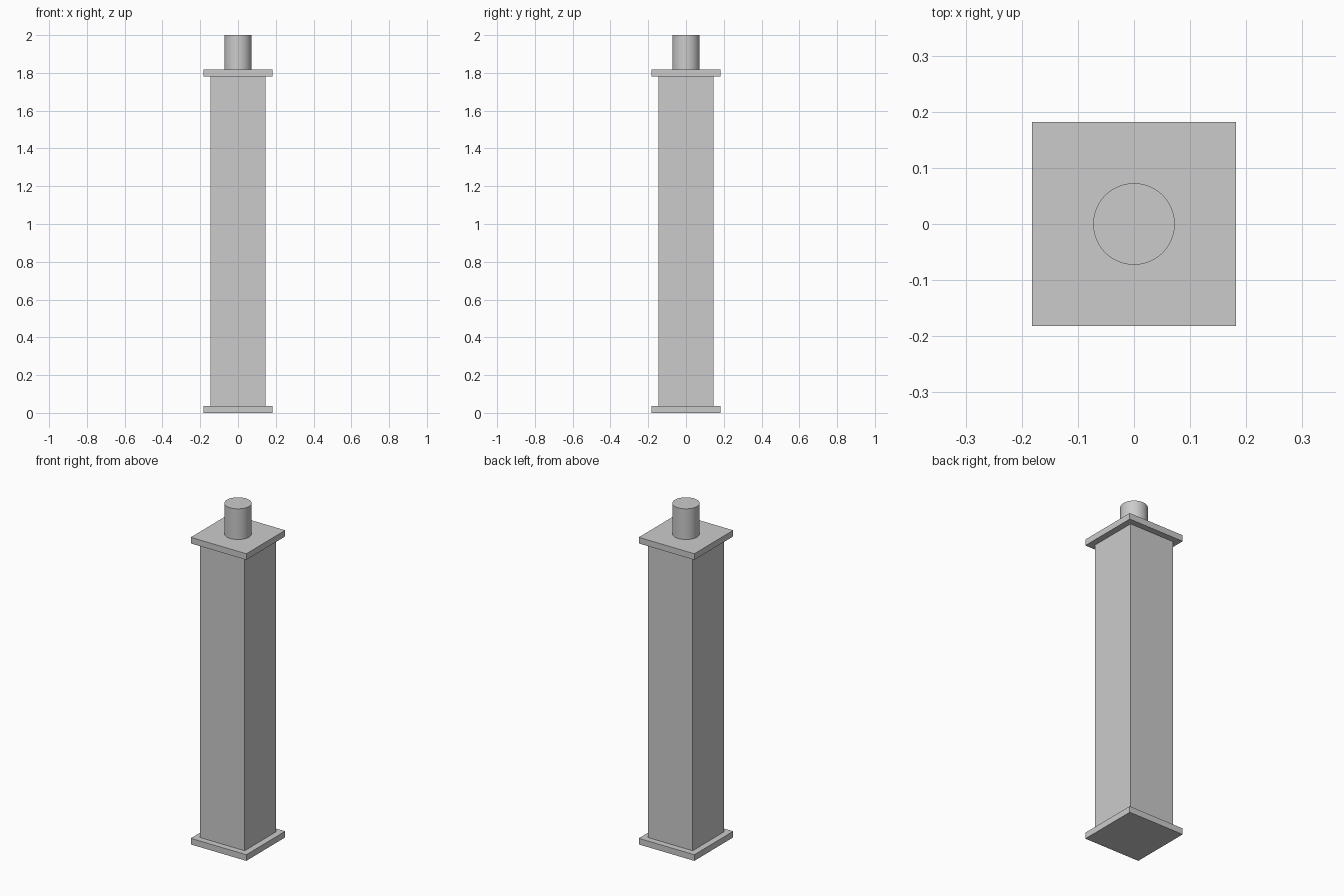
import bpy
import math

cube = bpy.data.objects.get("Cube")
if cube:
    bpy.data.objects.remove(cube, do_unlink=True)

UNIT = 2 / 55  # plate thickness; every size is a multiple of it

grey = bpy.data.materials.new("plain_grey")
grey.use_nodes = True
colour = (0.6, 0.6, 0.6, 1)
grey.diffuse_color = colour
grey.node_tree.nodes["Principled BSDF"].inputs["Base Color"].default_value = colour


def finish(name):
    obj = bpy.context.object
    obj.name = name
    obj.data.materials.append(grey)
    return obj


def block(name, width, bottom, height):
    """Square block centred on the axis, sizes in units."""
    bpy.ops.mesh.primitive_cube_add(size=1, location=(0, 0, (bottom + height / 2) * UNIT))
    obj = finish(name)
    obj.scale = (width * UNIT, width * UNIT, height * UNIT)
    bpy.ops.object.transform_apply(location=False, rotation=False, scale=True)


# Square column between two end plates
block("base_plate", 10, 0, 1)
block("column", 8, 1, 48)
block("top_plate", 10, 49, 1)

# Round peg on the top plate
bpy.ops.mesh.primitive_cylinder_add(vertices=64, radius=2 * UNIT, depth=5 * UNIT,
                                    location=(0, 0, 52.5 * UNIT))
finish("top_peg")
bpy.ops.object.shade_smooth_by_angle(angle=math.radians(30))
